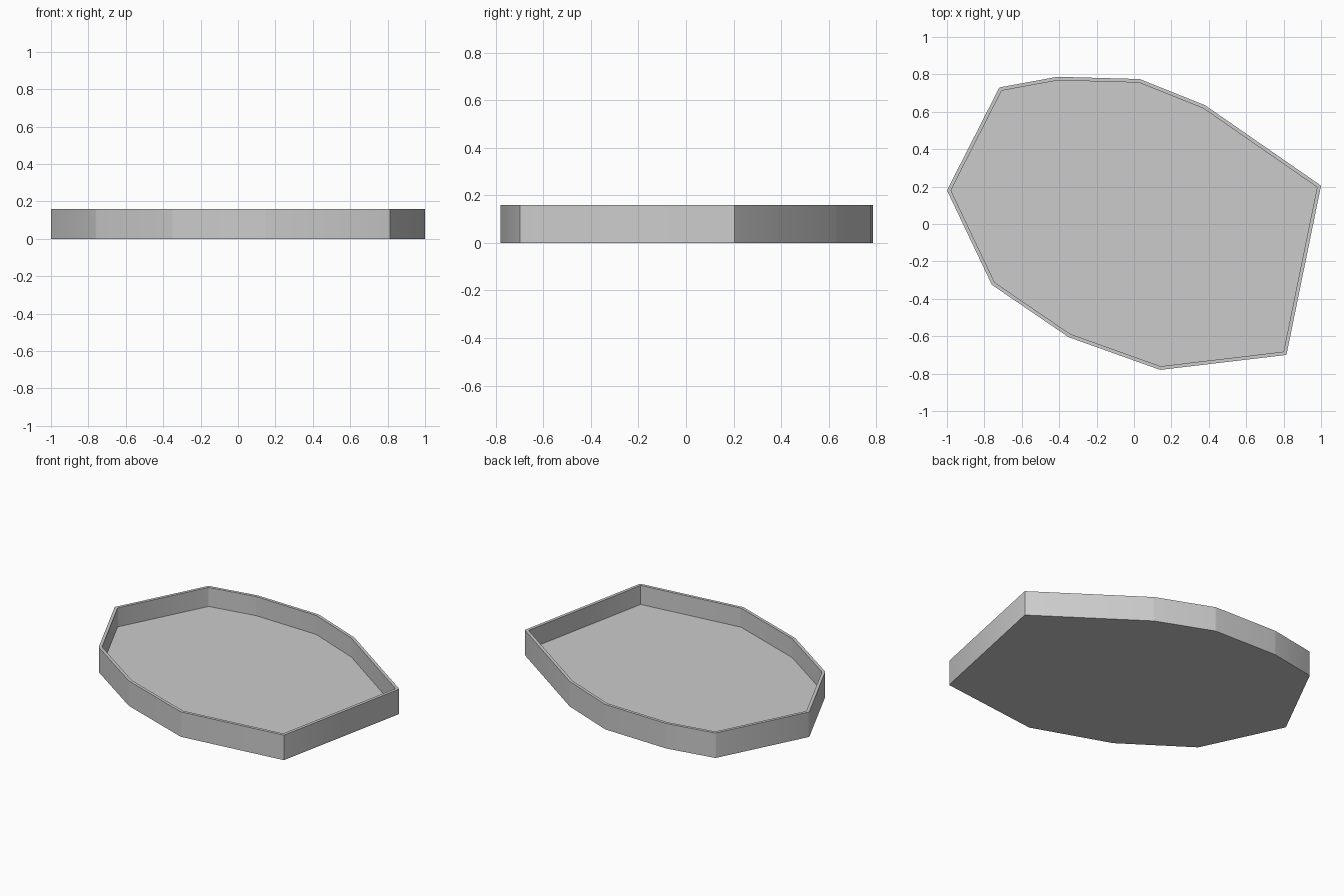
import bpy
import bmesh
from mathutils import Vector

if "Cube" in bpy.data.objects:
    bpy.data.objects.remove(bpy.data.objects["Cube"])

HEIGHT, FLOOR, WALL = 0.16, 0.038, 0.019
OUTLINE = [Vector(p) for p in (
    (-1.0, 0.18), (-0.76, -0.325), (-0.35, -0.605), (0.14, -0.78), (0.815, -0.70),
    (1.0, 0.205), (0.38, 0.635), (0.03, 0.775), (-0.41, 0.787), (-0.72, 0.73))]


def inset(points, t):
    """Move every side of a counter-clockwise polygon inward by t."""
    result = []
    for i, p in enumerate(points):
        a = (p - points[i - 1]).normalized()
        b = (points[(i + 1) % len(points)] - p).normalized()
        na, nb = Vector((-a.y, a.x)), Vector((-b.y, b.x))
        result.append(p + (na + nb) * t / (1 + na.dot(nb)))
    return result


def soften(points, r):
    """Cut each corner with a tiny two-segment rounding."""
    result = []
    for i, p in enumerate(points):
        a = p + (points[i - 1] - p).normalized() * r
        b = p + (points[(i + 1) % len(points)] - p).normalized() * r
        result += [a, (a + 2 * p + b) / 4, b]
    return result


grey = bpy.data.materials.new("light_grey")
grey.diffuse_color = (0.6, 0.6, 0.6, 1)
grey.use_nodes = True
grey.node_tree.nodes["Principled BSDF"].inputs["Base Color"].default_value = grey.diffuse_color

# Tray: outer wall, rim, inner wall, floor and underside from stacked rings
outer = soften(OUTLINE, 0.006)
inner = soften(inset(OUTLINE, WALL), 0.006)
bm = bmesh.new()
rings = [[bm.verts.new((p.x, p.y, z)) for p in pts]
         for pts, z in ((outer, 0), (outer, HEIGHT), (inner, HEIGHT), (inner, FLOOR))]
n = len(outer)
for low, high in zip(rings, rings[1:]):
    for i in range(n):
        j = (i + 1) % n
        bm.faces.new((low[i], low[j], high[j], high[i]))
bm.faces.new(rings[-1])
bm.faces.new(rings[0][::-1])
bmesh.ops.recalc_face_normals(bm, faces=bm.faces)
mesh = bpy.data.meshes.new("tray")
bm.to_mesh(mesh)
bm.free()
mesh.materials.append(grey)
tray = bpy.data.objects.new("tray", mesh)
bpy.context.collection.objects.link(tray)

# Smooth the rounded corners, keep the rim and floor edges sharp
bpy.context.view_layer.objects.active = tray
tray.select_set(True)
bpy.ops.object.shade_smooth_by_angle(angle=0.6)
